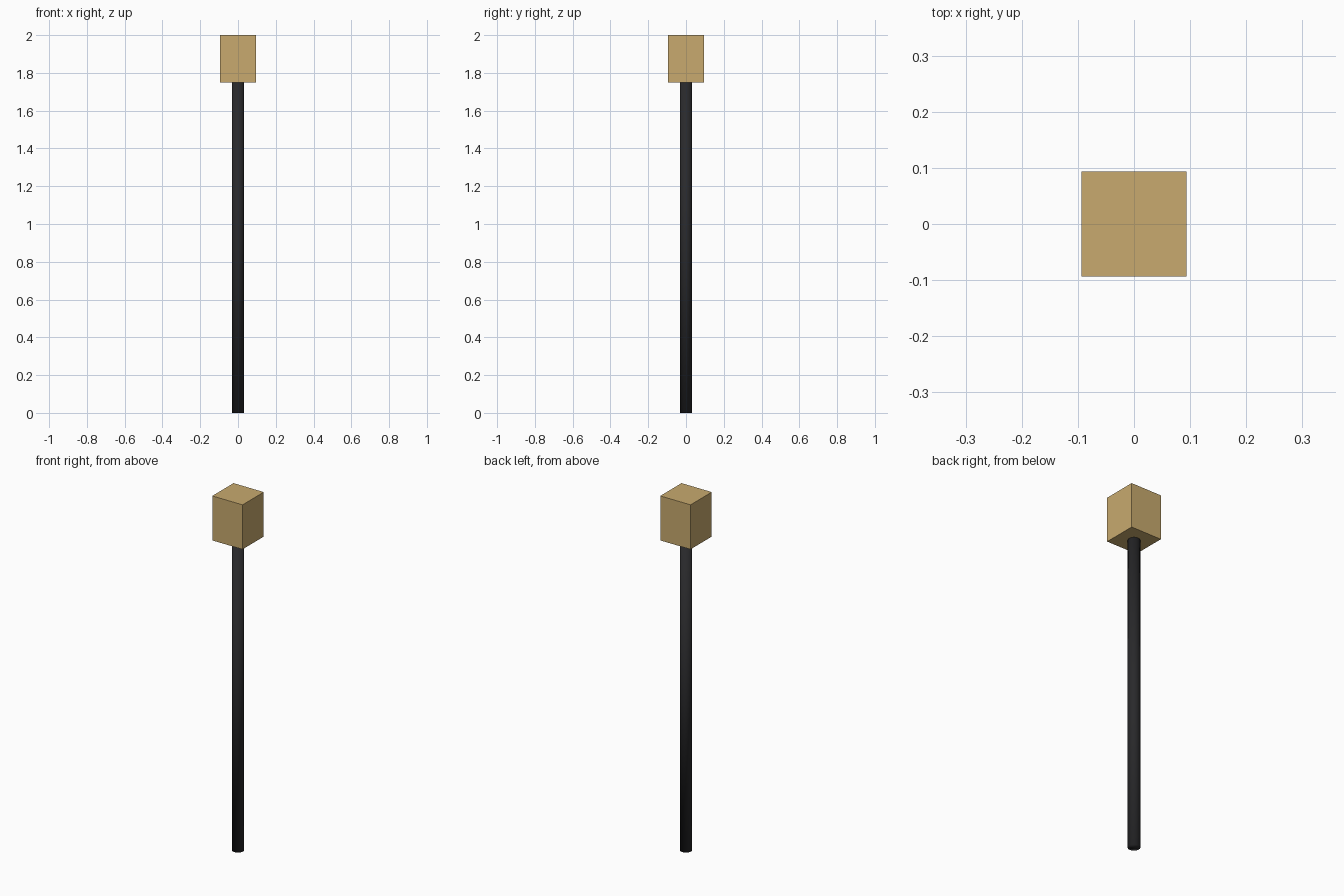
import bpy

if "Cube" in bpy.data.objects:
    bpy.data.objects.remove(bpy.data.objects["Cube"])


def material(name, rgb):
    m = bpy.data.materials.new(name)
    m.diffuse_color = (*rgb, 1.0)
    m.use_nodes = True
    m.node_tree.nodes["Principled BSDF"].inputs["Base Color"].default_value = m.diffuse_color
    return m


tan = material("tan", (0.578, 0.402, 0.156))
black = material("black", (0.022, 0.022, 0.024))

POLE_TOP = 1.75
HEAD_W = 0.188

# Pole: fully smooth shaded, including its caps
bpy.ops.mesh.primitive_cylinder_add(vertices=24, radius=0.0315, depth=POLE_TOP,
                                    location=(0, 0, POLE_TOP / 2))
pole = bpy.context.object
pole.name = "pole"
pole.data.materials.append(black)
bpy.ops.object.shade_smooth()

# Block head on top of the pole
bpy.ops.mesh.primitive_cube_add(size=1, location=(0, 0, (POLE_TOP + 2) / 2))
head = bpy.context.object
head.name = "block_head"
head.scale = (HEAD_W, HEAD_W, 2 - POLE_TOP)
bpy.ops.object.transform_apply(location=False, rotation=False, scale=True)
head.data.materials.append(tan)
